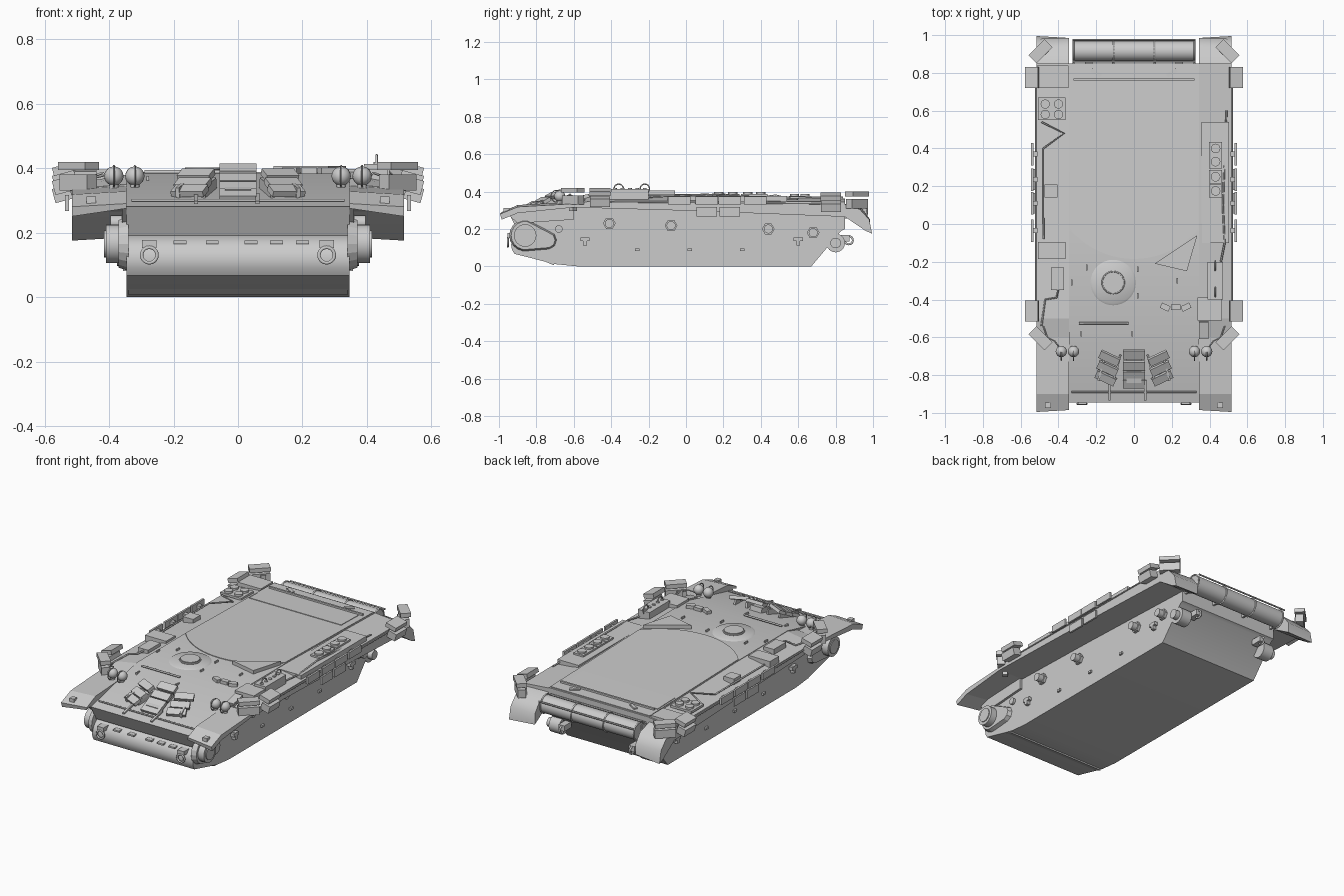
import bpy, bmesh, math
from mathutils import Vector, Matrix, Euler

if "Cube" in bpy.data.objects:
    bpy.data.objects.remove(bpy.data.objects["Cube"])

GREY = bpy.data.materials.new("plain_grey")
GREY.use_nodes = True
GREY.diffuse_color = (0.6, 0.6, 0.6, 1)
GREY.node_tree.nodes["Principled BSDF"].inputs["Base Color"].default_value = (0.6, 0.6, 0.6, 1)


def finish(name, bm, smooth=False):
    bmesh.ops.recalc_face_normals(bm, faces=bm.faces)
    me = bpy.data.meshes.new(name)
    bm.to_mesh(me)
    bm.free()
    me.materials.append(GREY)
    ob = bpy.data.objects.new(name, me)
    bpy.context.collection.objects.link(ob)
    if smooth:
        bpy.ops.object.select_all(action='DESELECT')
        ob.select_set(True)
        bpy.context.view_layer.objects.active = ob
        bpy.ops.object.shade_smooth_by_angle(angle=math.radians(35))
    return ob


def loft(name, x0, inner, x1, outer=None, smooth=False):
    """Prism along x between two matching (y, z) outlines."""
    bm = bmesh.new()
    a = [bm.verts.new((x0, y, z)) for y, z in inner]
    b = [bm.verts.new((x1, y, z)) for y, z in (outer or inner)]
    n = len(a)
    bm.faces.new(a)
    bm.faces.new(b)
    for i in range(n):
        bm.faces.new((a[i], a[(i + 1) % n], b[(i + 1) % n], b[i]))
    return finish(name, bm, smooth)


def box(name, loc, size, rot=(0, 0, 0)):
    bm = bmesh.new()
    m = Matrix.LocRotScale(Vector(loc), Euler([math.radians(r) for r in rot]), Vector(size))
    bmesh.ops.create_cube(bm, size=1, matrix=m)
    return finish(name, bm)


def cyl(name, loc, r, depth, axis='Z', r2=None, seg=24):
    rot = {'Z': (0, 0, 0), 'X': (0, math.pi / 2, 0), 'Y': (math.pi / 2, 0, 0)}[axis]
    bm = bmesh.new()
    bmesh.ops.create_cone(bm, cap_ends=True, segments=seg, radius1=r, radius2=r if r2 is None else r2,
                          depth=depth, matrix=Matrix.LocRotScale(Vector(loc), Euler(rot), None))
    return finish(name, bm, True)


def ball(name, loc, r):
    bm = bmesh.new()
    bmesh.ops.create_uvsphere(bm, u_segments=16, v_segments=10, radius=r, matrix=Matrix.Translation(loc))
    return finish(name, bm, True)


def tube(name, pts, r, closed=False):
    cu = bpy.data.curves.new(name, 'CURVE')
    cu.dimensions = '3D'
    cu.bevel_depth = r
    cu.bevel_resolution = 1
    sp = cu.splines.new('POLY')
    sp.points.add(len(pts) - 1)
    for p, co in zip(sp.points, pts):
        p.co = (*co, 1)
    sp.use_cyclic_u = closed
    cu.materials.append(GREY)
    ob = bpy.data.objects.new(name, cu)
    bpy.context.collection.objects.link(ob)
    return ob


def ring(name, c, r, t, axis='Z', n=20):
    pts = []
    for i in range(n):
        u, v = r * math.cos(i * math.tau / n), r * math.sin(i * math.tau / n)
        d = {'Z': (u, v, 0), 'Y': (u, 0, v), 'X': (0, u, v)}[axis]
        pts.append([a + b for a, b in zip(c, d)])
    return tube(name, pts, t, True)


def deck(y):
    """Height of the centre deck at y."""
    if y < -0.5:
        return 0.383 + (y + 0.5) * 0.235
    return 0.383 - max(y, 0) * 0.023


# Hull body with rounded nose and sloping tail
nose = [(-0.86 + 0.075 * math.cos(math.radians(a)), 0.115 + 0.075 * math.sin(math.radians(a)))
        for a in range(100, 221, 20)]
loft("hull", -0.345, [(-0.5, 0.383), (-0.9, 0.29), (-0.945, 0.28), (-0.9, 0.19)] + nose +
     [(-0.7, 0.012), (-0.58, 0), (0.67, 0), (0.83, 0.19), (0.85, 0.2), (0.85, 0.363), (0, 0.383)], 0.345, smooth=True)
box("nose_lower_lip", (0, -0.76, 0.035), (0.68, 0.12, 0.012), (-23, 0, 0))
tube("splash_rail", [(-0.33, -0.89, 0.3), (0.33, -0.89, 0.3)], 0.005)
for x in (-0.18, -0.08, 0.04, 0.12, 0.2):
    box("nose_bracket", (x, -0.905, 0.17), (0.04, 0.06, 0.01))
for x in (-0.13, 0.06):
    box("splash_stay", (x, -0.88, 0.305), (0.012, 0.11, 0.01), (13, 0, 0))

for s, side in ((-1, "right"), (1, "left")):
    # Sponson, front mudguard and rear mudguard
    loft(side + "_sponson", s * 0.345, [(-0.6, 0.315), (0, 0.298), (0.85, 0.265), (0.85, 0.36), (0, 0.38), (-0.5, 0.38), (-0.6, 0.35)],
         s * 0.515, [(-0.6, 0.315), (0, 0.298), (0.85, 0.265), (0.85, 0.345), (0, 0.35), (-0.5, 0.35), (-0.6, 0.335)])
    loft(side + "_front_mudguard", s * 0.345, [(-0.6, 0.345), (-0.9, 0.328), (-0.985, 0.29), (-0.985, 0.275), (-0.9, 0.305), (-0.6, 0.318)],
         s * 0.515, [(-0.6, 0.335), (-0.9, 0.318), (-0.995, 0.28), (-0.985, 0.25), (-0.9, 0.285), (-0.6, 0.315)])
    loft(side + "_front_mudguard_cheek", s * 0.345, [(-0.6, 0.34), (-0.93, 0.31), (-0.955, 0.28), (-0.9, 0.23), (-0.6, 0.25)], s * 0.36)
    loft(side + "_rear_mudguard", s * 0.345, [(0.85, 0.265), (0.96, 0.2), (0.985, 0.185), (0.985, 0.25), (0.94, 0.31), (0.85, 0.335)],
         s * 0.515, [(0.85, 0.265), (0.96, 0.19), (0.995, 0.175), (0.98, 0.25), (0.93, 0.305), (0.85, 0.33)], smooth=True)
    box("width_marker", (s * 0.455, -0.96, 0.3), (0.03, 0.03, 0.025))

    # Final drive housing with teardrop outline
    def tear(r, r2):
        front = [(-0.86 + r * math.cos(math.radians(a)), 0.165 + r * math.sin(math.radians(a))) for a in range(80, 281, 20)]
        back = [(-0.74 + r2 * math.cos(math.radians(a)), 0.14 + r2 * math.sin(math.radians(a))) for a in range(-80, 81, 40)]
        return front + back
    loft(side + "_drive_housing", s * 0.34, tear(0.085, 0.05), s * 0.37, tear(0.075, 0.04))
    cyl(side + "_drive_drum", (s * 0.385, -0.86, 0.165), 0.06, 0.05, 'X')
    cyl(side + "_drive_hub", (s * 0.405, -0.86, 0.165), 0.042, 0.02, 'X')
    cyl(side + "_hull_plug", (s * 0.35, -0.68, 0.2), 0.02, 0.02, 'X')

    # Return roller mounts, bump stops and small side brackets
    for y, z in ((-0.41, 0.23), (-0.08, 0.218), (0.44, 0.2), (0.68, 0.18)):
        cyl(side + "_roller_base", (s * 0.352, y, z), 0.034, 0.02, 'X', seg=6)
        cyl(side + "_roller_stub", (s * 0.373, y, z), 0.024, 0.045, 'X', seg=16)
    for y in (-0.54, 0.6):
        box(side + "_bump_stop", (s * 0.355, y, 0.145), (0.025, 0.05, 0.02))
        box(side + "_bump_stop_web", (s * 0.355, y, 0.135), (0.025, 0.02, 0.045))
    for y in (-0.26, 0.02, 0.3):
        box(side + "_side_bracket", (s * 0.35, y, 0.088), (0.012, 0.025, 0.014))

    # Side tile row with lower tiles and rails
    for i, y in enumerate((-0.035, 0.11, 0.235, 0.37)):
        box(side + "_side_tile", (s * 0.538, y, 0.352), (0.012, 0.12, 0.042))
        box(side + "_tile_mount", (s * 0.525, y, 0.35), (0.03, 0.025, 0.02))
        if i in (1, 2):
            box(side + "_lower_side_tile", (s * 0.53, y, 0.292), (0.012, 0.11, 0.05))
    tube(side + "_side_rail", [(s * 0.52, -0.42, 0.345), (s * 0.52, 0.72, 0.335)], 0.004)

    # Stacked corner tiles, straight and angled
    for y, z in ((-0.46, 0.345), (0.775, 0.32)):
        box(side + "_corner_tile", (s * 0.545, y, z), (0.055, 0.105, 0.045), (0, s * 15, 0))
        box(side + "_upper_corner_tile", (s * 0.54, y, z + 0.052), (0.07, 0.11, 0.026), (0, s * 15, 0))
    for y, z, a in ((-0.605, 0.355, 45), (0.915, 0.335, -45)):
        box(side + "_angled_tile", (s * 0.495, y, z), (0.12, 0.045, 0.05), (0, 0, s * a))
        box(side + "_upper_angled_tile", (s * 0.495, y, z + 0.052), (0.12, 0.06, 0.025), (0, 0, s * a))
        box(side + "_tile_post", (s * 0.47, y, z - 0.02), (0.03, 0.03, 0.08), (0, 0, s * a))

    # Headlamp pairs with guards
    for x in (0.32, 0.385):
        ball(side + "_headlamp", (s * x, -0.675, 0.375), 0.03)
        cyl(side + "_headlamp_stand", (s * x, -0.675, 0.345), 0.014, 0.05)
        ring(side + "_headlamp_guard", (s * x, -0.69, 0.375), 0.032, 0.003, 'X')
    tube(side + "_lamp_cable", [(s * 0.39, -0.66, 0.36), (s * 0.42, -0.62, 0.385), (s * 0.46, -0.6, 0.37), (s * 0.48, -0.54, 0.355)], 0.004)

    # Towing hooks, front and rear
    box(side + "_front_tow_hook", (s * 0.275, -0.93, 0.165), (0.045, 0.05, 0.025))
    ring(side + "_front_shackle", (s * 0.275, -0.952, 0.13), 0.024, 0.006, 'Y')
    cyl(side + "_rear_hub", (s * 0.31, 0.8, 0.125), 0.05, 0.07, 'X')
    cyl(side + "_rear_hub_cap", (s * 0.335, 0.8, 0.125), 0.028, 0.08, 'X')
    box(side + "_rear_tow_hook", (s * 0.24, 0.84, 0.15), (0.04, 0.07, 0.035))
    ring(side + "_rear_shackle", (s * 0.24, 0.87, 0.14), 0.022, 0.006, 'X')

    # Angled glacis tiles in a chevron
    for y, x, lift in ((-0.71, 0.13, 0.045), (-0.765, 0.14, 0.03), (-0.815, 0.15, 0.02)):
        box(side + "_glacis_tile", (s * x, y, deck(y) + lift), (0.11, 0.045, 0.02), (28, 0, s * 25))
    for x in (0.09, 0.17):
        box(side + "_tile_support", (s * x, -0.76, 0.335), (0.012, 0.14, 0.04), (13, 0, s * 15))

# Centre glacis tiles
for y, lift in ((-0.69, 0.055), (-0.75, 0.04), (-0.8, 0.025), (-0.845, 0.015)):
    box("centre_glacis_tile", (0, y, deck(y) + lift), (0.115, 0.05, 0.02), (28, 0, 0))
box("centre_tile_support", (0, -0.76, 0.335), (0.08, 0.16, 0.035), (13, 0, 0))

# Raised turret deck with arched front edge
bm = bmesh.new()
arc = [(0.445 * math.sin(math.radians(a)), 0.26 - 0.445 * math.cos(math.radians(a))) for a in range(-50, 51, 5)]
low = [bm.verts.new((x, y, 0.381)) for x, y in [(-0.34, 0.84)] + arc + [(0.34, 0.84)]]
for v in low:
    v.co.z = deck(v.co.y) - 0.003
top = [bm.verts.new(v.co + Vector((0, 0, 0.007))) for v in low]
bm.faces.new(top)
for i in range(len(low)):
    j = (i + 1) % len(low)
    bm.faces.new((low[i], low[j], top[j], top[i]))
finish("turret_deck", bm)
box("engine_panel", (-0.015, 0.665, 0.373), (0.63, 0.17, 0.004), (-1.3, 0, 0))
box("engine_panel_bar", (0, 0.765, 0.374), (0.64, 0.012, 0.012))
for x in (-0.2, 0.2):
    box("engine_panel_hinge", (x, 0.8, 0.37), (0.06, 0.02, 0.012), (0, 0, x * 150))

# Driver hatch, periscopes and glacis fittings
cyl("hatch_surround", (-0.11, -0.31, 0.385), 0.125, 0.01, r2=0.11, seg=32)
cyl("driver_hatch", (-0.11, -0.31, 0.393), 0.055, 0.016, seg=32)
ring("hatch_rim", (-0.11, -0.31, 0.392), 0.058, 0.004, n=32)
for x, a in ((0.165, -25), (0.22, 0), (0.275, 25)):
    box("periscope", (x, -0.44, 0.392), (0.05, 0.03, 0.02), (0, 0, a))
for x, y in ((-0.33, -0.31), (-0.25, -0.23), (0.02, -0.24), (0.02, -0.38), (0.23, -0.3), (-0.28, -0.58), (-0.01, -0.58)):
    box("lifting_lug", (x, y, deck(y) + 0.004), (0.008, 0.03, 0.014))
tube("tool_bar", [(-0.29, -0.525, 0.388), (-0.03, -0.525, 0.388)], 0.006)
bm = bmesh.new()
low = [bm.verts.new(p + (0.384,)) for p in ((0.11, -0.21), (0.28, -0.25), (0.335, -0.06))]
face = bm.faces.new(low)
ext = bmesh.ops.extrude_face_region(bm, geom=[face])["geom"]
bmesh.ops.translate(bm, vec=(0, 0, 0.022), verts=[v for v in ext if isinstance(v, bmesh.types.BMVert)])
finish("wedge_plate", bm)

# Left side stowage with caps and rails
box("left_long_bin", (0.43, 0.22, 0.36), (0.145, 0.64, 0.035))
for y in (0.4, 0.33, 0.25, 0.175):
    box("cap_plate", (0.432, y, 0.382), (0.068, 0.07, 0.012))
    cyl("filler_cap", (0.432, y, 0.39), 0.025, 0.016)
box("left_front_bin", (0.43, -0.3, 0.385), (0.08, 0.2, 0.055))
box("left_corner_bin", (0.4, -0.45, 0.37), (0.13, 0.12, 0.055))
box("left_tool_case", (0.37, -0.56, 0.36), (0.05, 0.09, 0.035), (13, 0, 0))
for y in (-0.36, -0.22):
    ring("bin_handle", (0.43, y, 0.415), 0.025, 0.004, 'X')
for i in range(5):
    cyl("bin_knob", (0.43, -0.38 + i * 0.04, 0.414), 0.01, 0.008, seg=12)
tube("left_cable", [(0.49, 0.6, 0.36), (0.47, 0.1, 0.385), (0.48, -0.1, 0.375), (0.46, -0.2, 0.37)], 0.005)

# Right side stowage with caps and cable
box("right_rear_bin", (-0.43, 0.78, 0.35), (0.165, 0.12, 0.045))
box("right_cap_plate", (-0.435, 0.61, 0.368), (0.145, 0.12, 0.014))
for x in (-0.47, -0.4):
    for y in (0.58, 0.635):
        cyl("right_filler_cap", (x, y, 0.379), 0.024, 0.016)
box("right_mid_box", (-0.44, 0.175, 0.372), (0.07, 0.07, 0.035))
box("right_shelf", (-0.435, -0.14, 0.37), (0.145, 0.09, 0.04))
box("right_front_box", (-0.405, -0.29, 0.378), (0.07, 0.12, 0.035))
tube("right_cable", [(-0.49, 0.54, 0.365), (-0.37, 0.48, 0.38), (-0.48, 0.4, 0.37), (-0.48, -0.08, 0.37)], 0.005)
tube("right_front_cable", [(-0.4, -0.34, 0.385), (-0.41, -0.39, 0.38), (-0.47, -0.4, 0.365), (-0.49, -0.54, 0.355)], 0.005)

# Rear roll in its cradle
cyl("rear_roll", (0, 0.915, 0.295), 0.053, 0.64, 'X', seg=28)
for x in (-0.32, -0.11, 0.11, 0.32):
    ring("roll_strap", (x, 0.915, 0.295), 0.055, 0.005, 'X')
    box("roll_bracket", (x, 0.87, 0.29), (0.012, 0.05, 0.07))
for y in (0.86, 0.975):
    tube("roll_rail", [(-0.325, y, 0.33), (0.325, y, 0.33)], 0.005)
